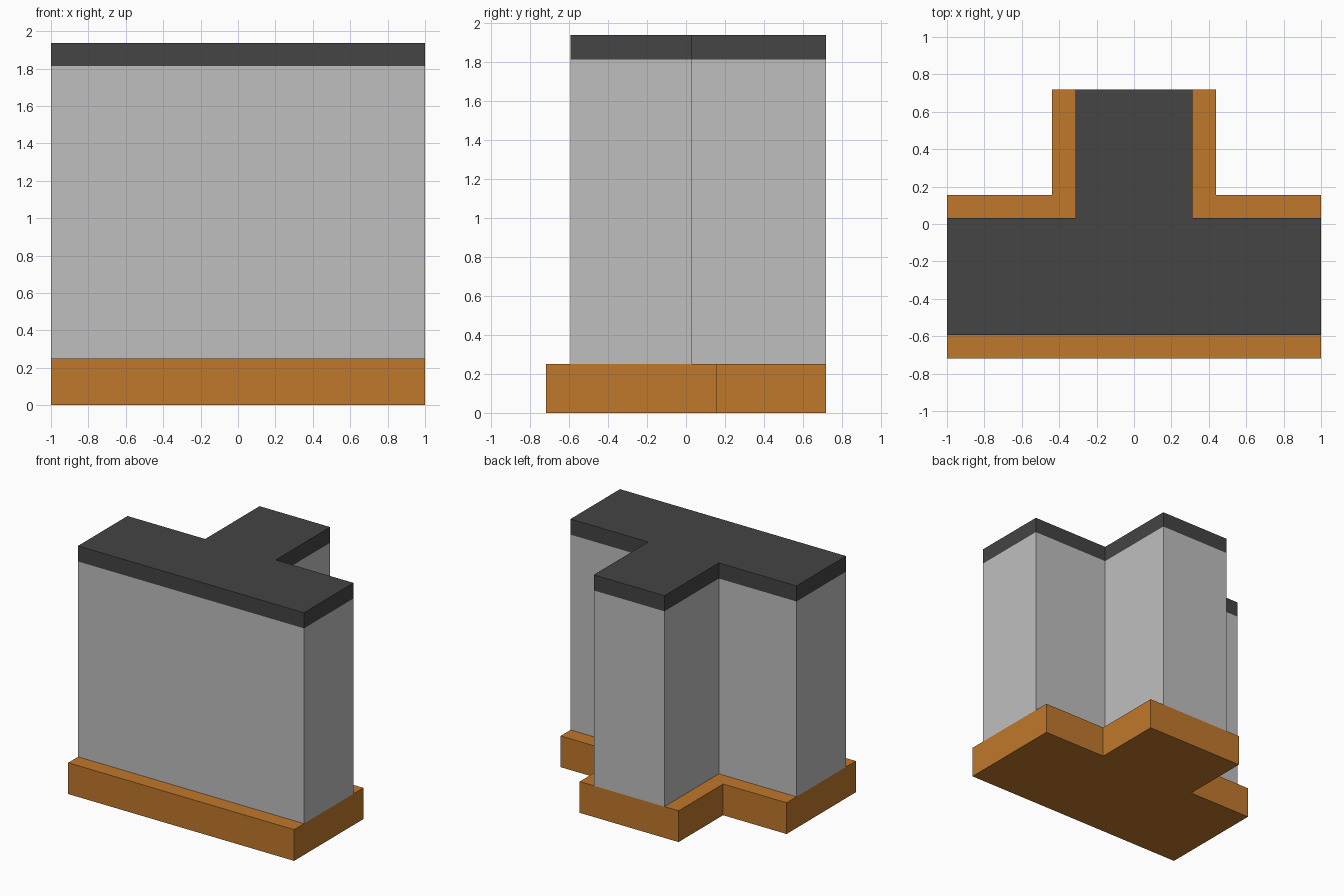
import bpy
import bmesh

cube = bpy.data.objects.get("Cube")
if cube:
    bpy.data.objects.remove(cube, do_unlink=True)


def material(name, rgb):
    mat = bpy.data.materials.new(name)
    mat.use_nodes = True
    color = (*rgb, 1.0)
    mat.diffuse_color = color
    mat.node_tree.nodes["Principled BSDF"].inputs["Base Color"].default_value = color
    return mat


def tee_prism(name, front, step, stem, bottom, top, mat):
    """Extrude a T-shaped plan: a full-width bar with a stem toward the back."""
    back = 0.71875
    half = [(1, front), (1, step), (stem, step), (stem, back)]
    outline = half + [(-x, y) for x, y in reversed(half)]
    bm = bmesh.new()
    plan = bm.faces.new([bm.verts.new((x, y, bottom)) for x, y in outline])
    grown = bmesh.ops.extrude_face_region(bm, geom=[plan], use_keep_orig=True)
    verts = [g for g in grown["geom"] if isinstance(g, bmesh.types.BMVert)]
    bmesh.ops.translate(bm, verts=verts, vec=(0, 0, top - bottom))
    bmesh.ops.recalc_face_normals(bm, faces=bm.faces)
    mesh = bpy.data.meshes.new(name)
    bm.to_mesh(mesh)
    bm.free()
    mesh.materials.append(mat)
    obj = bpy.data.objects.new(name, mesh)
    bpy.context.collection.objects.link(obj)
    return obj


orange = material("orange brown", (0.53, 0.188, 0.025))
grey = material("light grey", (0.52, 0.52, 0.52))
dark = material("dark grey", (0.058, 0.058, 0.058))

# Wider footing, then the wall and its flush cap
tee_prism("footing", -0.71875, 0.15625, 0.4375, 0, 0.25, orange)
tee_prism("wall", -0.59375, 0.03125, 0.3125, 0.25, 1.8125, grey)
tee_prism("cap", -0.59375, 0.03125, 0.3125, 1.8125, 1.9375, dark)
